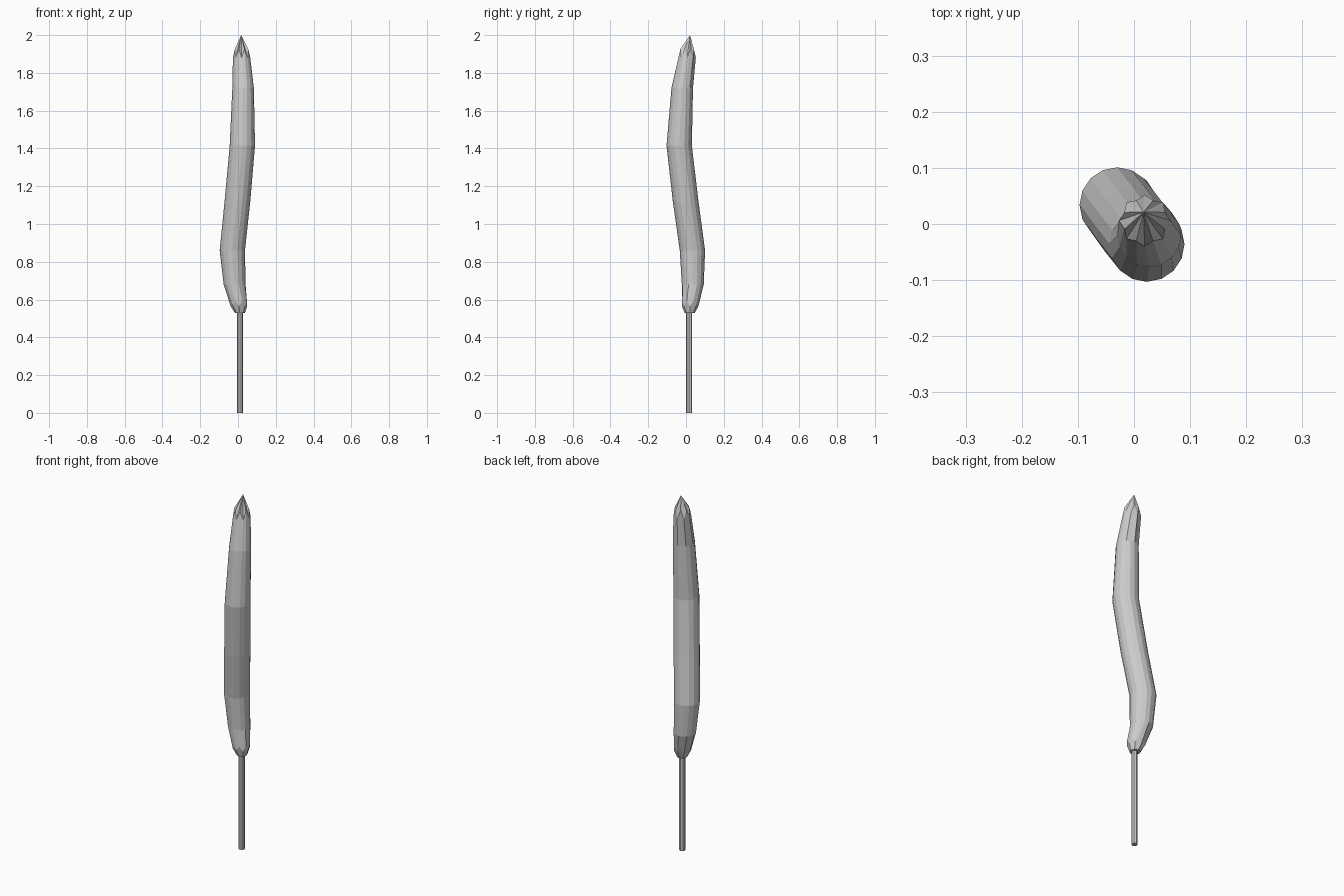
import bpy, bmesh
from math import cos, sin, pi

if "Cube" in bpy.data.objects:
    bpy.data.objects.remove(bpy.data.objects["Cube"])

SIDES = 16


def finish(bm, name):
    bmesh.ops.recalc_face_normals(bm, faces=bm.faces)
    mesh = bpy.data.meshes.new(name)
    bm.to_mesh(mesh)
    bm.free()
    obj = bpy.data.objects.new(name, mesh)
    bpy.context.collection.objects.link(obj)
    return obj


def ring(bm, x, y, z, r, r_odd=None, z_odd=None):
    verts = []
    for i in range(SIDES):
        odd = i % 2 and r_odd is not None
        rad, h = (r_odd, z_odd) if odd else (r, z)
        a = 2 * pi * i / SIDES
        verts.append(bm.verts.new((x + rad * cos(a), y + rad * sin(a), h)))
    return verts


# Curved body: x, y, z, radius, then optional zigzag radius and height
sections = [
    (0.010, 0.020, 0.53, 0.027),
    (0.005, 0.022, 0.565, 0.044, 0.046, 0.59),
    (-0.018, 0.036, 0.68, 0.058),
    (-0.030, 0.034, 0.86, 0.067),
    (-0.003, -0.002, 1.12, 0.068),
    (0.023, -0.036, 1.415, 0.067),
    (0.027, -0.020, 1.72, 0.057),
    (0.019, 0.006, 1.88, 0.046, 0.039, 1.925),
]
bm = bmesh.new()
rings = [ring(bm, *s) for s in sections]
for a, b in zip(rings, rings[1:]):
    for i in range(SIDES):
        j = (i + 1) % SIDES
        bm.faces.new((a[i], a[j], b[j], b[i]))
bm.faces.new(rings[0])

# Pointed, creased tip
tip = bm.verts.new((0.017, 0.021, 2.0))
for i in range(SIDES):
    bm.faces.new((rings[-1][i], rings[-1][(i + 1) % SIDES], tip))
finish(bm, "curved_body")

# Thin stick
bpy.ops.mesh.primitive_cylinder_add(vertices=8, radius=0.016, depth=0.56,
                                    location=(0.011, 0.017, 0.28))
bpy.context.object.name = "stick"
